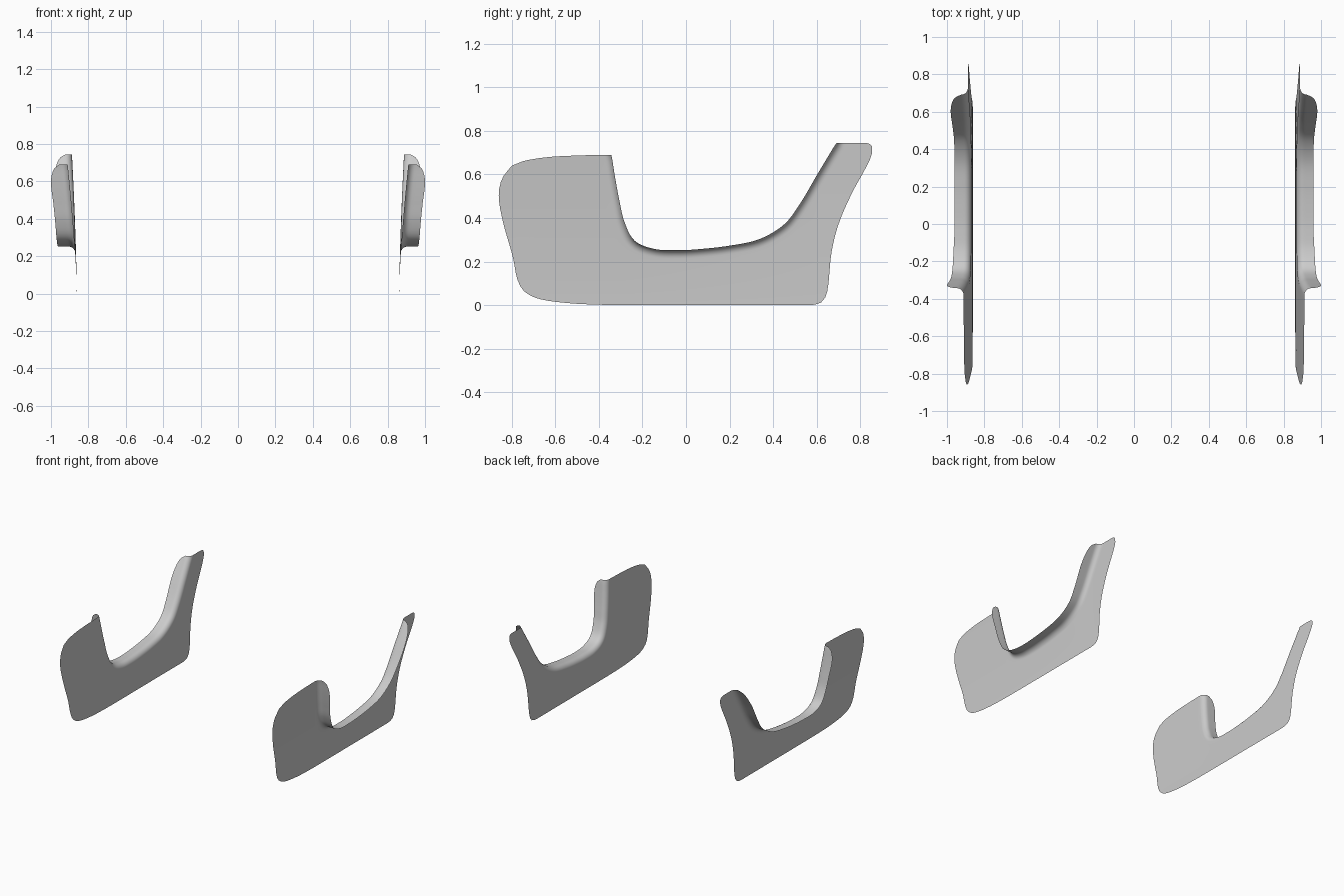
import bpy, bmesh, math
from mathutils import Vector
from mathutils.geometry import interpolate_bezier

if "Cube" in bpy.data.objects:
    bpy.data.objects.remove(bpy.data.objects["Cube"])

ALONG, ACROSS, BEND, LIP = 90, 16, 8, 4
RADIUS = 0.038


def smooth_curve(points, count):
    """Smooth curve through the points, resampled at even spacing."""
    p = [Vector(q) for q in points]
    dense = []
    for i in range(len(p) - 1):
        chord = (p[i + 1] - p[i]).length
        handles = []
        for j in (i, i + 1):
            a, b = p[max(j - 1, 0)], p[min(j + 1, len(p) - 1)]
            handles.append((b - a).normalized() * chord / 3)
        dense += interpolate_bezier(p[i], p[i] + handles[0],
                                    p[i + 1] - handles[1], p[i + 1], 24)[:-1]
    dense.append(p[-1])
    lengths = [0]
    for a, b in zip(dense, dense[1:]):
        lengths.append(lengths[-1] + (b - a).length)
    result, seg = [], 0
    for i in range(count + 1):
        target = lengths[-1] * i / count
        while seg < len(dense) - 2 and lengths[seg + 1] < target:
            seg += 1
        t = (target - lengths[seg]) / (lengths[seg + 1] - lengths[seg])
        result.append(dense[seg].lerp(dense[seg + 1], t))
    return result


def lean(y, z):
    """Sideways position of the panel, which tilts outward with height."""
    t = min(max((y + 0.3) / 0.9, 0), 1)
    return 0.862 + (0.085 - 0.045 * t) * max(z, 0) ** 1.5


# Opening edge: lip reach, y, z
opening = smooth_curve([
    (0.955, -0.343, 0.69), (0.985, -0.338, 0.665), (1.0, -0.328, 0.60),
    (0.987, -0.306, 0.48), (0.977, -0.282, 0.38), (0.97, -0.235, 0.295),
    (0.965, -0.145, 0.258), (0.96, -0.04, 0.252), (0.96, 0.06, 0.257),
    (0.96, 0.2, 0.273), (0.96, 0.337, 0.303), (0.962, 0.45, 0.37),
    (0.97, 0.52, 0.46), (0.98, 0.603, 0.60), (0.97, 0.657, 0.69),
    (0.95, 0.68, 0.728), (0.92, 0.692, 0.745)], ALONG)

# Outer outline from the front top corner round to the rear top corner
outline = smooth_curve([
    (0, -0.80, 0.64), (0, -0.845, 0.58), (0, -0.86, 0.50), (0, -0.84, 0.38),
    (0, -0.795, 0.22), (0, -0.775, 0.12), (0, -0.745, 0.065),
    (0, -0.68, 0.03), (0, -0.55, 0.01), (0, -0.4, 0.002), (0, -0.2, 0),
    (0, 0.2, 0), (0, 0.5, 0), (0, 0.59, 0.002), (0, 0.63, 0.02),
    (0, 0.65, 0.07), (0, 0.668, 0.24), (0, 0.70, 0.37), (0, 0.76, 0.51),
    (0, 0.82, 0.62), (0, 0.853, 0.69), (0, 0.855, 0.728)], ALONG)

# Direction from the opening edge into the panel
inward = []
for i in range(ALONG + 1):
    d = opening[min(i + 1, ALONG)] - opening[max(i - 1, 0)]
    inward.append(Vector((0, d.z, -d.y)).normalized())
inward[0], inward[-1] = Vector((0, -1, 0)), Vector((0, 1, 0))

inner = [p + n * RADIUS for p, n in zip(opening, inward)]
for p in inner:
    p.x = 0
front_top = smooth_curve([inner[0], (0, -0.5, 0.687), (0, -0.63, 0.68),
                          (0, -0.74, 0.663), outline[0]], ACROSS)
rear_top = smooth_curve([inner[-1], (0, 0.81, 0.745), (0, 0.842, 0.741),
                         outline[-1]], ACROSS)


def panel_point(i, j):
    """Patch spanned by the four boundary curves of the panel."""
    u, v = i / ALONG, j / ACROSS
    p = inner[i].lerp(outline[i], v) + front_top[j].lerp(rear_top[j], u)
    p -= inner[0].lerp(outline[0], v).lerp(inner[-1].lerp(outline[-1], v), u)
    return Vector((lean(p.y, p.z), p.y, p.z))


def section(i):
    """One row: lip edge, rounded bend, then panel to the outer outline."""
    edge, n = opening[i], inward[i]
    base = lean(inner[i].y, inner[i].z)
    start = base + RADIUS
    row = []
    for k in range(LIP):
        x = edge.x + (max(start, base) - edge.x) * k / LIP
        row.append(Vector((x, edge.y, edge.z)))
    r_x = min(RADIUS, edge.x - base)
    for k in range(BEND):
        a = math.pi / 2 * (1 - k / BEND)
        p = edge + n * RADIUS * (1 - math.sin(a))
        row.append(Vector((base + r_x * (1 - math.cos(a)), p.y, p.z)))
    return row + [panel_point(i, j) for j in range(ACROSS + 1)]


def build_panel(name, side):
    bm = bmesh.new()
    rows = [[bm.verts.new((side * p.x, p.y, p.z)) for p in section(i)]
            for i in range(ALONG + 1)]
    for a, b in zip(rows, rows[1:]):
        for j in range(len(a) - 1):
            quad = [a[j], a[j + 1], b[j + 1], b[j]]
            bm.faces.new(quad if side > 0 else quad[::-1])
    for f in bm.faces:
        f.smooth = True
    mesh = bpy.data.meshes.new(name)
    bm.to_mesh(mesh)
    bm.free()
    obj = bpy.data.objects.new(name, mesh)
    bpy.context.collection.objects.link(obj)


build_panel("left_side_panel", 1)
build_panel("right_side_panel", -1)
